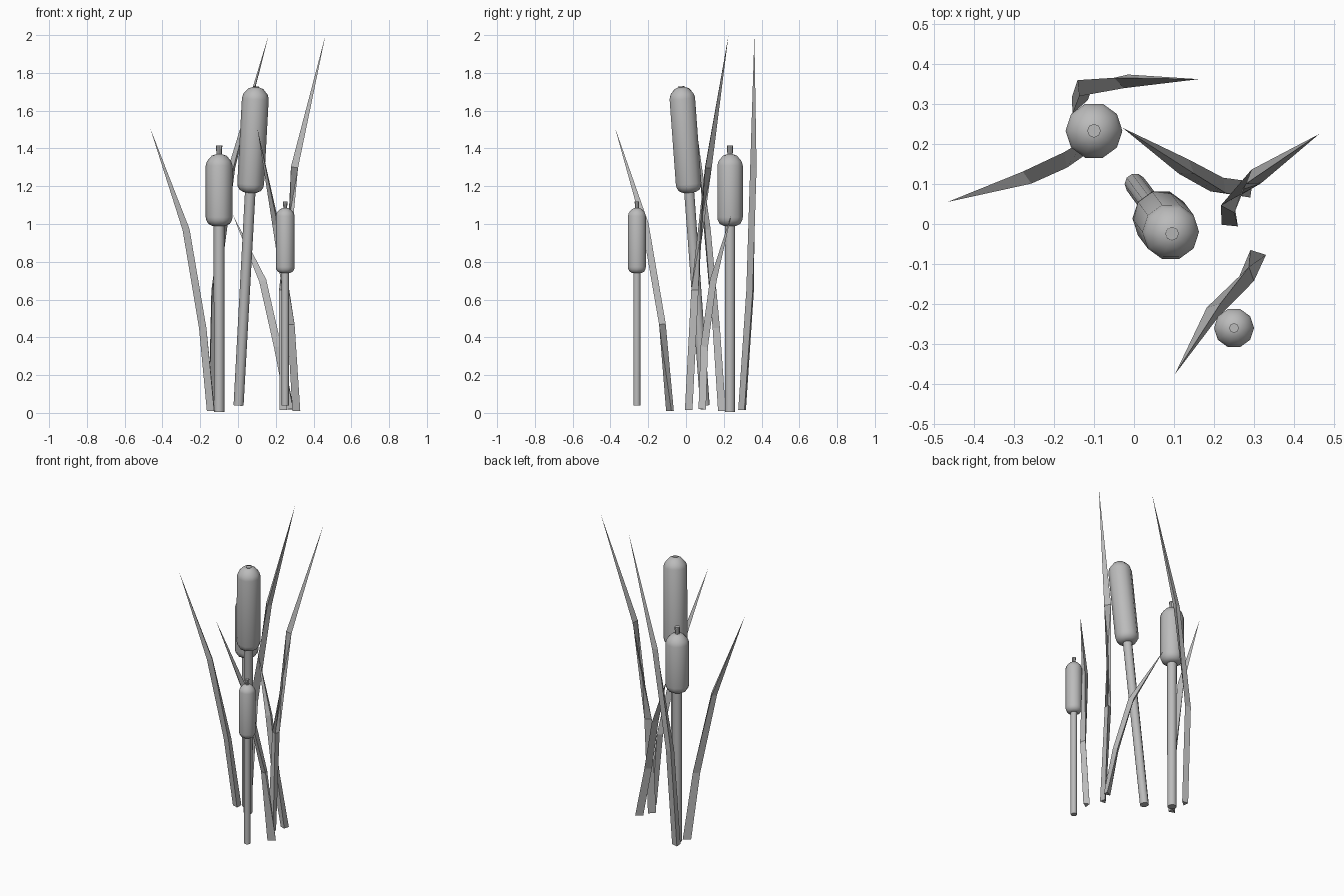
import bpy, bmesh, math
from mathutils import Vector

cube = bpy.data.objects.get("Cube")
if cube:
    bpy.data.objects.remove(cube, do_unlink=True)

grey = bpy.data.materials.new("plain grey")
grey.use_nodes = True
GREY = (0.5, 0.5, 0.5, 1.0)
grey.diffuse_color = GREY
grey.node_tree.nodes["Principled BSDF"].inputs["Base Color"].default_value = GREY


def skin(name, rings, smooth):
    """Join equal-sized rings of points into a closed tube."""
    bm = bmesh.new()
    loops = [[bm.verts.new(p) for p in ring] for ring in rings]
    n = len(loops[0])
    for a, b in zip(loops, loops[1:]):
        for i in range(n):
            j = (i + 1) % n
            bm.faces.new((a[i], a[j], b[j], b[i]))
    bm.faces.new(loops[0][::-1])
    bm.faces.new(loops[-1])
    bmesh.ops.remove_doubles(bm, verts=bm.verts, dist=0.0002)
    bmesh.ops.recalc_face_normals(bm, faces=bm.faces)
    mesh = bpy.data.meshes.new(name)
    bm.to_mesh(mesh)
    bm.free()
    mesh.materials.append(grey)
    obj = bpy.data.objects.new(name, mesh)
    bpy.context.collection.objects.link(obj)
    if smooth:
        bpy.ops.object.select_all(action='DESELECT')
        obj.select_set(True)
        bpy.context.view_layer.objects.active = obj
        bpy.ops.object.shade_smooth_by_angle(angle=math.radians(40))


def lathe(name, base, axis, profile, sides=10):
    """Turn (radius, height) pairs around a tilted axis."""
    turn = Vector((0, 0, 1)).rotation_difference(axis)
    rings = []
    for r, h in profile:
        angles = [math.tau * i / sides for i in range(sides)]
        rings.append([base + turn @ Vector((r * math.cos(a), r * math.sin(a), h))
                      for a in angles])
    skin(name, rings, True)


def cattail(label, foot, top, stem_r, head_r, head_len, spike_len):
    foot, top = Vector(foot), Vector(top)
    axis = (top - foot).normalized()
    start = (top - foot).length - head_len
    R, L = head_r, head_len
    lathe(label + "_stem", foot, axis,
          [(stem_r * 0.95, 0), (stem_r, start + 0.03)])
    lathe(label + "_head", foot + axis * start, axis,
          [(0.5 * R, 0), (0.8 * R, 0.15 * R), (0.95 * R, 0.4 * R), (R, 0.65 * R),
           (R, L - 0.85 * R), (0.9 * R, L - 0.52 * R),
           (0.55 * R, L - 0.12 * R), (0.2 * R, L)])
    lathe(label + "_spike", top - axis * 0.02, axis,
          [(0.18 * R, 0), (0.24 * R, 0.02 + spike_len)], sides=8)


def blade(name, points, widths, depth=0.032):
    """Bent three-sided leaf with a raised ridge, running to a point."""
    pts = [Vector(p) for p in points]
    wide = [Vector((x, y, 0)) for x, y in widths]
    tangent = [(pts[i + 1] - pts[max(i - 1, 0)]).normalized() for i in range(3)]
    ridge = [w.cross(t).normalized() for w, t in zip(wide, tangent)]
    side = 1 if ridge[2].z > 0 else -1
    rings = []
    for p, w, r in zip(pts, wide, ridge):
        lift = r * side * depth / 2
        rings.append([p - w / 2 - lift, p + w / 2 - lift, p + lift])
    rings.append([pts[3]] * 3)
    skin(name, rings, False)


# Cattails
cattail("tall", (0.003, 0.1, 0.04), (0.095, -0.024, 1.725), 0.028, 0.071, 0.56, 0.003)
cattail("middle", (-0.1, 0.233, 0.005), (-0.1, 0.233, 1.37), 0.029, 0.071, 0.38, 0.045)
cattail("short", (0.25, -0.26, 0.04), (0.25, -0.26, 1.085), 0.02, 0.05, 0.345, 0.035)

# Leaf blades: centre line from root to tip, then width across the first three points
blade("back_leaf",
      [(-0.145, 0.305, 0.015), (-0.13, 0.348, 0.65), (-0.035, 0.361, 1.3), (0.162, 0.362, 2.0)],
      [(0.038, 0.033), (0.036, 0.034), (0.01, 0.034)])
blade("left_leaf",
      [(0.248, 0.005, 0.015), (0.244, 0.042, 0.65), (0.293, 0.11, 1.3), (0.463, 0.225, 2.0)],
      [(0.034, 0.036), (0.04, 0.02), (0.024, -0.034)])
blade("right_leaf",
      [(-0.135, 0.183, 0.01), (-0.179, 0.152, 0.45), (-0.271, 0.107, 0.97), (-0.466, 0.055, 1.51)],
      [(0.042, 0.028), (0.032, 0.033), (0.015, 0.036)])
blade("front_leaf",
      [(0.3, -0.078, 0.01), (0.284, -0.123, 0.47), (0.206, -0.21, 1.0), (0.102, -0.376, 1.51)],
      [(0.042, 0.028), (0.038, -0.008), (0.028, -0.025)])
blade("low_leaf",
      [(0.283, 0.08, 0.02), (0.218, 0.088, 0.35), (0.137, 0.135, 0.7), (-0.028, 0.24, 1.05)],
      [(0.042, 0.024), (0.032, 0.034), (0.024, 0.036)])
